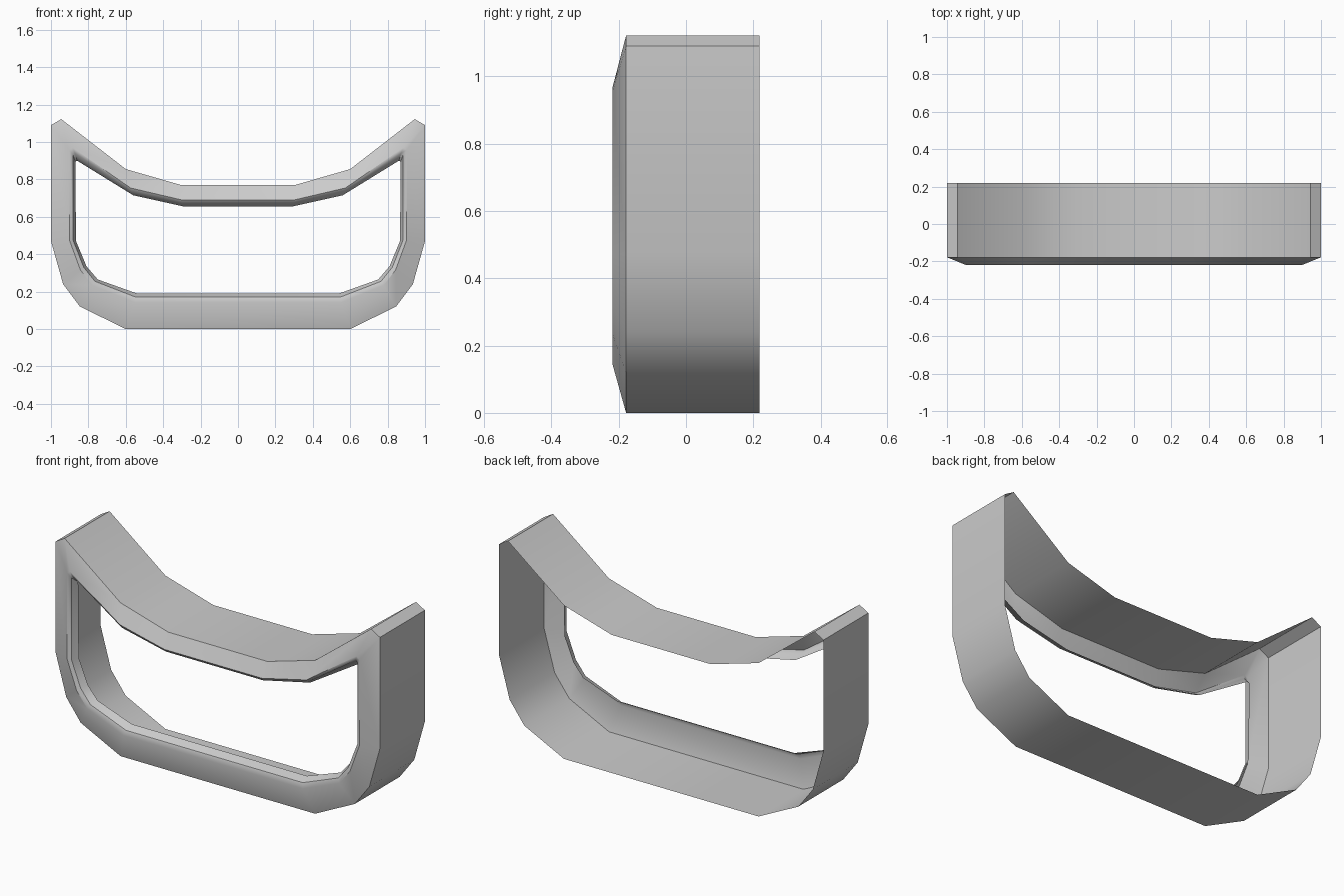
import bpy, bmesh, math

if "Cube" in bpy.data.objects:
    bpy.data.objects.remove(bpy.data.objects["Cube"])

# Right-hand half profiles (x, z), bottom centre round to top centre
OUTER = [(0.60, 0.0), (0.845, 0.12), (0.935, 0.24), (1.0, 0.47),
         (1.0, 1.09), (0.945, 1.122), (0.60, 0.855), (0.305, 0.77)]
EDGE = [(0.545, 0.17), (0.765, 0.255), (0.825, 0.33), (0.882, 0.475),
        (0.882, 0.93), (0.872, 0.94), (0.57, 0.735), (0.30, 0.675)]
LIP = [(0.54, 0.19), (0.75, 0.265), (0.81, 0.335), (0.866, 0.47),
       (0.87, 0.895), (0.86, 0.90), (0.56, 0.715), (0.29, 0.655)]


def mix(a, b, t):
    return [(p[0] + (q[0] - p[0]) * t, p[1] + (q[1] - p[1]) * t)
            for p, q in zip(a, b)]


def ring(bm, half, y):
    full = half + [(-x, z) for x, z in reversed(half)]
    return [bm.verts.new((x, y, z)) for x, z in full]


# Open shell: side wall, sloped front, rounded rim and inward lip
bm = bmesh.new()
rings = [ring(bm, OUTER, 0.218), ring(bm, OUTER, -0.178),
         ring(bm, mix(EDGE, OUTER, 0.16), -0.218),
         ring(bm, EDGE, -0.208), ring(bm, LIP, -0.165)]
for a, b in zip(rings, rings[1:]):
    n = len(a)
    for i in range(n):
        j = (i + 1) % n
        bm.faces.new((a[i], a[j], b[j], b[i]))
bmesh.ops.recalc_face_normals(bm, faces=bm.faces)
# Make the outside wall normals face outward
bm.faces.ensure_lookup_table()
bottom = min(bm.faces, key=lambda f: f.calc_center_median().z)
if bottom.normal.z > 0:
    bmesh.ops.reverse_faces(bm, faces=bm.faces)

mesh = bpy.data.meshes.new("curved_frame")
bm.to_mesh(mesh)
bm.free()
frame = bpy.data.objects.new("curved_frame", mesh)
bpy.context.collection.objects.link(frame)
bpy.context.view_layer.objects.active = frame
frame.select_set(True)
bpy.ops.object.shade_smooth_by_angle(angle=math.radians(40))
